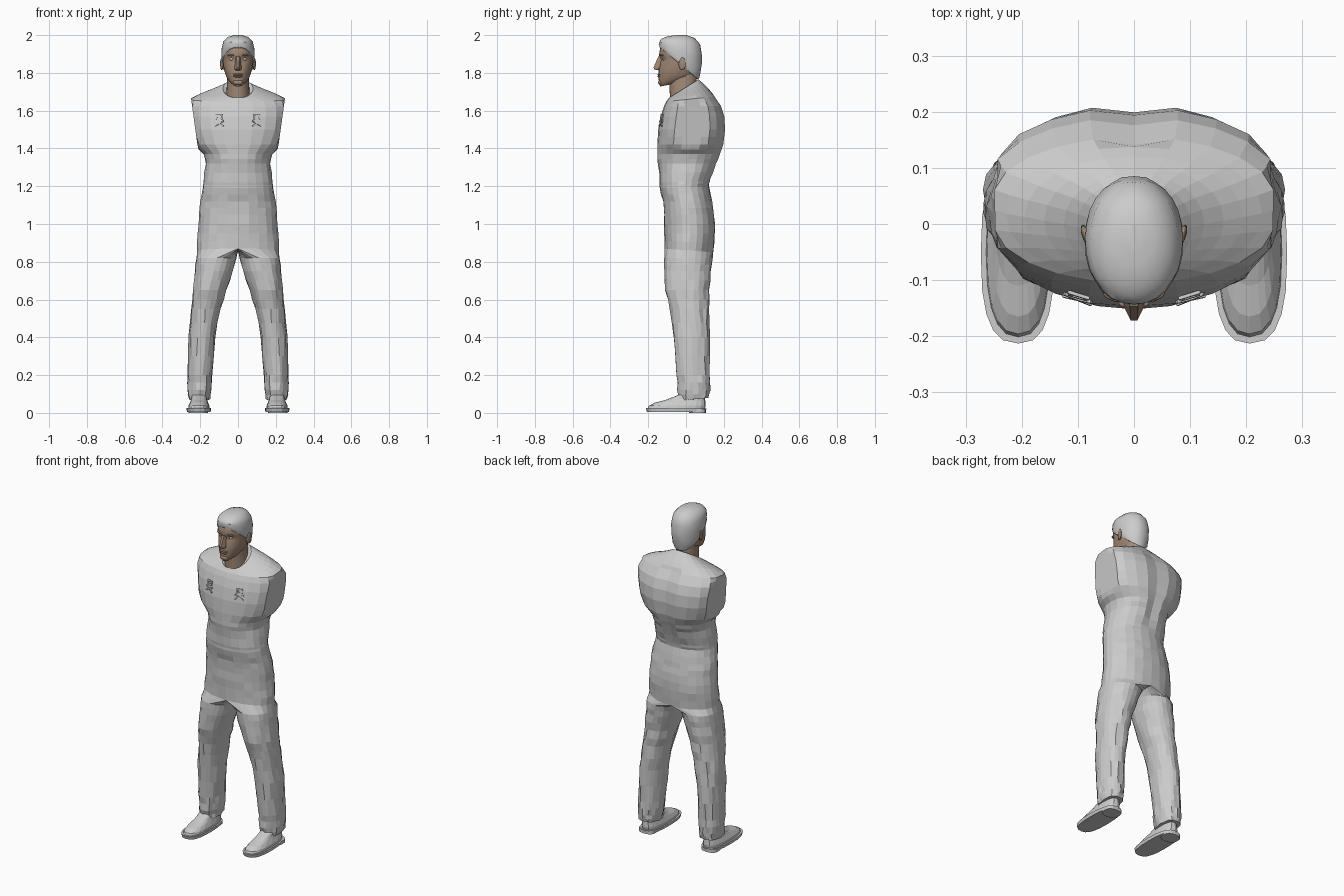
import bpy, bmesh, math, random
from mathutils import Vector, Matrix

random.seed(4)
skin = bpy.data.materials.new("skin")
skin.diffuse_color = (0.36, 0.25, 0.18, 1)


def finish(name, bm, mat=None, smooth=None, mirror=True):
    bmesh.ops.recalc_face_normals(bm, faces=bm.faces[:])
    me = bpy.data.meshes.new(name)
    bm.to_mesh(me)
    bm.free()
    ob = bpy.data.objects.new(name, me)
    bpy.context.collection.objects.link(ob)
    if mat:
        me.materials.append(mat)
    if mirror:
        ob.modifiers.new("mirror", 'MIRROR').merge_threshold = 0.0005
    if smooth:
        bpy.ops.object.select_all(action='DESELECT')
        ob.select_set(True)
        bpy.context.view_layer.objects.active = ob
        bpy.ops.object.shade_smooth_by_angle(angle=math.radians(smooth))
    return ob


def centred(*rows):
    """Rings on the mirror plane: z front, z back, half width, y front, y back."""
    return [(a, b, w, 0, 0, f, k) for a, b, w, f, k in rows]


def densify(rings, k):
    out = []
    for a, b in zip(rings, rings[1:]):
        out += [tuple(p + (q - p) * i / k for p, q in zip(a, b)) for i in range(k)]
    return out + [rings[-1]]


def loft(rings, n=24, power=1.0, shape=None):
    """Half-body loft; ring = z front, z back, outer x, middle x, inner x, y front, y back."""
    bm = bmesh.new()
    loops = []
    for zf, zb, xo, xc, xi, yf, yb in rings:
        loop = []
        for i in range(n):
            t = 2 * math.pi * i / n
            c, s = (math.copysign(abs(v) ** power, v) if abs(v) > 1e-9 else 0.0
                    for v in (math.cos(t), math.sin(t)))
            x = xc + (xo - xc if c > 0 else xc - xi) * c
            co = Vector((x, (yf + yb) / 2 + (yb - yf) / 2 * s, zf + (zb - zf) * (s + 1) / 2))
            loop.append(bm.verts.new(shape(co) if shape else co))
        loops.append(loop)
    for a, b in zip(loops, loops[1:]):
        for i in range(n):
            j = (i + 1) % n
            bm.faces.new((a[i], a[j], b[j], b[i]))
    bm.faces.new(loops[0])
    bm.faces.new(loops[-1])
    # open the walls lying on the mirror plane
    walls = [f for f in bm.faces if all(abs(v.co.x) < 1e-6 for v in f.verts)]
    bmesh.ops.delete(bm, geom=walls, context='FACES')
    return bm


def hull(name, pts, mat=None, mirror=True):
    bm = bmesh.new()
    vs = [bm.verts.new(p) for p in pts]
    bmesh.ops.convex_hull(bm, input=vs)
    return finish(name, bm, mat, None, mirror)


def blob(name, loc, size, mat=None, rot=0.0):
    bm = bmesh.new()
    m = Matrix.Translation(loc) @ Matrix.Rotation(rot, 4, 'Z') @ Matrix.Diagonal((*size, 1))
    bmesh.ops.create_uvsphere(bm, u_segments=12, v_segments=8, radius=1, matrix=m)
    return finish(name, bm, mat, 60)


def cloth(co):
    """Flat armholes, spine groove and small folds."""
    x, y, z = co
    on_plane = abs(x) < 1e-6
    if 1.36 < z < 1.70:
        x = min(x, 0.215 + 0.033 * max(0, z - 1.42) / 0.24)
    if y > 0.1 and 1.25 < z < 1.68:
        y -= 0.014 * max(0, 1 - x / 0.05)
    if z < 1.36:
        f = 0.0045 if z < 0.7 else 0.003
        y += random.uniform(-f, f)
        if not on_plane and x > 0.02:
            x += random.uniform(-f, f)
    return Vector((x, y, z))


# trousers and sleeveless shirt in one skin
legs = [
    (0.065, 0.08, 0.262, 0.205, 0.15, -0.035, 0.12),
    (0.12, 0.12, 0.268, 0.205, 0.142, -0.045, 0.128),
    (0.20, 0.20, 0.268, 0.203, 0.138, -0.05, 0.125),
    (0.40, 0.40, 0.260, 0.19, 0.12, -0.065, 0.125),
    (0.55, 0.55, 0.247, 0.17, 0.092, -0.085, 0.122),
    (0.65, 0.65, 0.238, 0.15, 0.063, -0.108, 0.125),
    (0.75, 0.75, 0.230, 0.125, 0.028, -0.115, 0.132),
    (0.82, 0.82, 0.222, 0.11, 0.008, -0.115, 0.14),
]
trunk = centred(
    (0.87, 0.85, 0.217, -0.112, 0.145), (0.95, 0.95, 0.211, -0.114, 0.155),
    (1.05, 1.05, 0.205, -0.117, 0.15), (1.12, 1.12, 0.199, -0.122, 0.137),
    (1.19, 1.20, 0.186, -0.138, 0.12), (1.22, 1.23, 0.184, -0.14, 0.13),
    (1.32, 1.32, 0.172, -0.148, 0.165), (1.37, 1.37, 0.182, -0.152, 0.185),
    (1.42, 1.42, 0.236, -0.152, 0.203), (1.50, 1.50, 0.272, -0.147, 0.213),
    (1.57, 1.57, 0.285, -0.134, 0.208), (1.62, 1.625, 0.282, -0.118, 0.19),
    (1.648, 1.675, 0.262, -0.105, 0.155), (1.66, 1.715, 0.195, -0.095, 0.12),
    (1.668, 1.745, 0.125, -0.09, 0.09), (1.668, 1.765, 0.08, -0.09, 0.066),
    (1.66, 1.755, 0.066, -0.08, 0.056))
finish("overalls", loft(densify(legs, 2) + densify(trunk, 2), 24, 0.95, cloth))

# neck and head
finish("neck", loft(centred(
    (1.63, 1.70, 0.066, -0.085, 0.06), (1.68, 1.75, 0.06, -0.085, 0.056),
    (1.72, 1.79, 0.058, -0.088, 0.058), (1.79, 1.83, 0.056, -0.09, 0.055))), skin, 50)


def face(co):
    """Press in eye sockets and cheeks below the brow."""
    x, y, z = co
    if y < -0.08:
        y += 0.009 * math.exp(-((x - 0.033) / 0.018) ** 2 - ((z - 1.873) / 0.014) ** 2)
    return Vector((x, y, z))


finish("head", loft(densify(centred(
    (1.728, 1.745, 0.024, -0.136, -0.05), (1.742, 1.76, 0.042, -0.143, 0.0),
    (1.775, 1.78, 0.061, -0.145, 0.045), (1.81, 1.81, 0.072, -0.145, 0.063),
    (1.84, 1.84, 0.078, -0.139, 0.073), (1.87, 1.87, 0.081, -0.136, 0.077),
    (1.893, 1.893, 0.082, -0.143, 0.078), (1.93, 1.93, 0.081, -0.137, 0.076),
    (1.96, 1.96, 0.072, -0.122, 0.065), (1.985, 1.985, 0.045, -0.085, 0.035)), 2),
    28, 0.95, face), skin, 50)

# short hair
def tuft(co):
    r = 0.0025 if co.z < 1.985 else 0
    return Vector((co.x, co.y + random.uniform(-r, r), co.z))


finish("hair", loft(densify(centred(
    (1.932, 1.765, 0.08, -0.134, 0.064), (1.936, 1.775, 0.085, -0.14, 0.07),
    (1.95, 1.83, 0.088, -0.143, 0.083), (1.966, 1.89, 0.087, -0.141, 0.086),
    (1.981, 1.95, 0.078, -0.128, 0.074), (1.994, 1.985, 0.054, -0.098, 0.045),
    (2.0, 2.0, 0.02, -0.05, 0.0)), 2), 28, 0.95, tuft), None, 35)

# facial features
hull("nose", [(s * x, y, z) for s in (-1, 1) for x, y, z in (
    (0.007, -0.146, 1.888), (0.012, -0.13, 1.885), (0.006, -0.172, 1.828),
    (0.007, -0.168, 1.818), (0.019, -0.146, 1.822), (0.016, -0.135, 1.812))], skin, False)
blob("eye", (0.032, -0.119, 1.873), (0.014, 0.007, 0.007))
blob("brow", (0.034, -0.129, 1.893), (0.022, 0.009, 0.005), skin, 0.3)
blob("upper_lip", (0.01, -0.143, 1.791), (0.018, 0.008, 0.005), skin, 0.15)
blob("lower_lip", (0.008, -0.143, 1.781), (0.016, 0.008, 0.005), skin, 0.15)
blob("chin", (0.004, -0.136, 1.75), (0.022, 0.012, 0.014), skin)
blob("ear", (0.086, -0.02, 1.848), (0.007, 0.02, 0.034), skin, -0.3)

# shoes: sole, heel block and upper
finish("sole", loft([
    (0.006, 0.006, 0.270, 0.206, 0.145, -0.207, 0.104),
    (0.026, 0.022, 0.273, 0.206, 0.142, -0.213, 0.108)], 20, 0.75))
finish("heel", loft([
    (0, 0, 0.262, 0.21, 0.16, 0.015, 0.105),
    (0.02, 0.02, 0.262, 0.21, 0.16, 0.015, 0.105)], 16, 0.7))
finish("shoe_upper", loft([
    (0.02, 0.02, 0.264, 0.206, 0.15, -0.204, 0.1),
    (0.038, 0.04, 0.262, 0.206, 0.152, -0.196, 0.104),
    (0.054, 0.065, 0.252, 0.206, 0.16, -0.165, 0.102),
    (0.068, 0.085, 0.246, 0.206, 0.166, -0.11, 0.1),
    (0.095, 0.11, 0.245, 0.206, 0.168, -0.04, 0.095)], 20, 0.8))

# small chest buckles: a ring with a cross strap
bm = bmesh.new()
base = (Matrix.Translation((0.1, -0.131, 1.55)) @ Matrix.Rotation(0.3, 4, 'Z')
        @ Matrix.Rotation(-0.15, 4, 'X'))
for x, z, w, h, a in ((0, 0.028, 0.04, 0.008, 0), (0, 0.008, 0.026, 0.008, 0),
                      (-0.014, 0.018, 0.008, 0.026, 0), (0.014, 0.018, 0.008, 0.026, 0),
                      (0, -0.018, 0.058, 0.007, 0.5), (0, -0.018, 0.058, 0.007, -0.5)):
    m = (base @ Matrix.Translation((x, 0, z)) @ Matrix.Rotation(a, 4, 'Y')
         @ Matrix.Diagonal((w, 0.006, h, 1)))
    bmesh.ops.create_cube(bm, size=1, matrix=m)
finish("chest_buckle", bm)
